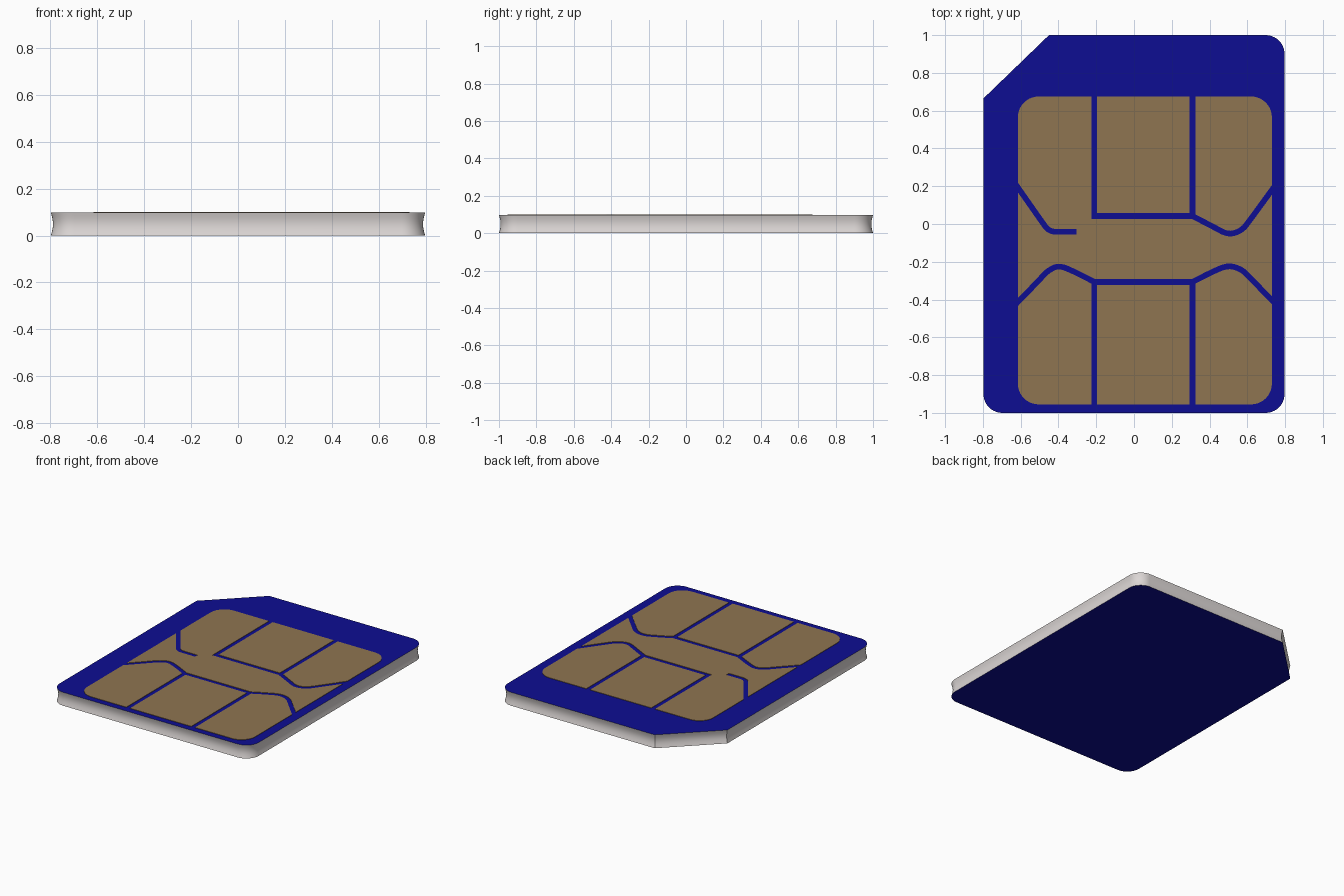
import bpy, bmesh, math
from mathutils import Vector

if "Cube" in bpy.data.objects:
    bpy.data.objects.remove(bpy.data.objects["Cube"])


def material(name, rgb):
    m = bpy.data.materials.new(name)
    m.diffuse_color = (*rgb, 1)
    m.use_nodes = True
    m.node_tree.nodes["Principled BSDF"].inputs["Base Color"].default_value = m.diffuse_color
    return m


BLUE = material("card blue", (0.004, 0.004, 0.29))
GREY = material("edge off white", (0.72, 0.68, 0.67))
GOLD = material("contact gold", (0.275, 0.178, 0.082))


def arc(cx, cy, r, start, n=10):
    """Quarter circle, counter-clockwise from start degrees."""
    return [(cx + r * math.cos(math.radians(start + 90 * i / n)),
             cy + r * math.sin(math.radians(start + 90 * i / n))) for i in range(n + 1)]


def loft(name, rings, mats):
    """Closed solid through (z, outline) rings."""
    bm = bmesh.new()
    loops = [[bm.verts.new((x, y, z)) for x, y in pts] for z, pts in rings]
    n = len(loops[0])
    for a, b in zip(loops, loops[1:]):
        for i in range(n):
            bm.faces.new((a[i], a[(i + 1) % n], b[(i + 1) % n], b[i]))
    bm.faces.new(loops[0][::-1])
    bm.faces.new(loops[-1])
    bmesh.ops.recalc_face_normals(bm, faces=bm.faces)
    me = bpy.data.meshes.new(name)
    bm.to_mesh(me)
    bm.free()
    for m in mats:
        me.materials.append(m)
    ob = bpy.data.objects.new(name, me)
    bpy.context.collection.objects.link(ob)
    return ob


def activate(ob):
    bpy.ops.object.select_all(action='DESELECT')
    ob.select_set(True)
    bpy.context.view_layer.objects.active = ob


# Card body: clipped corner, rounded corners, slightly hollow edge
W, H, R, TOP = 0.797, 1.0, 0.1, 0.097


def card_outline(d):
    x, y, r, c = W - d, H - d, R - d, R
    return (arc(W - c, H - c, r, 0) +
            [(-0.45 + 0.40 * d, y), (-x, 0.665 - 0.42 * d)] +
            arc(c - W, c - H, r, 180) + arc(W - c, c - H, r, 270))


STEPS = 8
card = loft("card_body",
            [(TOP * i / STEPS, card_outline(0.009 * math.sin(math.pi * i / STEPS)))
             for i in range(STEPS + 1)], [BLUE, GREY])
for p in card.data.polygons:
    p.material_index = 0 if abs(p.normal.z) > 0.9 else 1
activate(card)
bpy.ops.object.shade_smooth_by_angle(angle=math.radians(30))

# Gold contact plate
x0, x1, y0, y1, r = -0.615, 0.73, -0.955, 0.675, 0.11
plate = (arc(x1 - r, y1 - r, r, 0) + arc(x0 + r, y1 - r, r, 90) +
         arc(x0 + r, y0 + r, r, 180) + arc(x1 - r, y0 + r, r, 270))
contacts = loft("contact_plate", [(TOP - 0.001, plate), (TOP + 0.003, plate)], [GOLD])


def smooth(pts, rounds=2):
    """Corner cutting that keeps both ends."""
    for _ in range(rounds):
        out = [pts[0]]
        for a, b in zip(pts, pts[1:]):
            a, b = Vector(a), Vector(b)
            out += [a.lerp(b, 0.25), a.lerp(b, 0.75)]
        pts = out + [pts[-1]]
    return pts


def ribbon(pts, w=0.03):
    """Outline of a constant-width band along a path."""
    pts = [Vector(p) for p in pts]
    left, right = [], []
    for i, p in enumerate(pts):
        a = (p - pts[i - 1]).normalized() if i else None
        b = (pts[i + 1] - p).normalized() if i + 1 < len(pts) else None
        a, b = a or b, b or a
        t = (a + b).normalized()
        off = Vector((-t.y, t.x)) * (w / 2 / t.dot(a))
        left.append(p + off)
        right.append(p - off)
    return [tuple(p) for p in right + left[::-1]]


# Gaps between the contacts
L, Rt, UP, LOW = -0.21, 0.31, 0.042, -0.307
gaps = [
    [(L, 0.72), (L, UP), (Rt + 0.005, UP)],
    [(Rt, 0.72), (Rt, UP - 0.012)],
    [(L, -1.0), (L, LOW + 0.012)],
    [(Rt, -1.0), (Rt, LOW + 0.012)],
    [(L - 0.01, LOW), (Rt + 0.01, LOW)],
    smooth([(-0.66, 0.258), (-0.49, 0.015), (-0.45, -0.04), (-0.38, -0.041), (-0.305, -0.041)]),
    smooth([(Rt - 0.008, UP + 0.004), (0.42, -0.015), (0.50, -0.058), (0.57, -0.035),
            (0.61, 0.015), (0.77, 0.235)]),
    smooth([(L + 0.008, LOW - 0.004), (-0.32, -0.25), (-0.40, -0.218), (-0.46, -0.25),
            (-0.50, -0.295), (-0.66, -0.46)]),
    smooth([(Rt - 0.008, LOW - 0.004), (0.42, -0.25), (0.50, -0.218), (0.57, -0.24),
            (0.61, -0.28), (0.77, -0.445)]),
]
for path in gaps:
    cutter = loft("gap_cutter", [(TOP - 0.02, ribbon(path)), (TOP + 0.02, ribbon(path))], [GOLD])
    activate(contacts)
    mod = contacts.modifiers.new("gap", 'BOOLEAN')
    mod.operation, mod.solver, mod.object = 'DIFFERENCE', 'EXACT', cutter
    bpy.ops.object.modifier_apply(modifier=mod.name)
    bpy.data.objects.remove(cutter, do_unlink=True)
